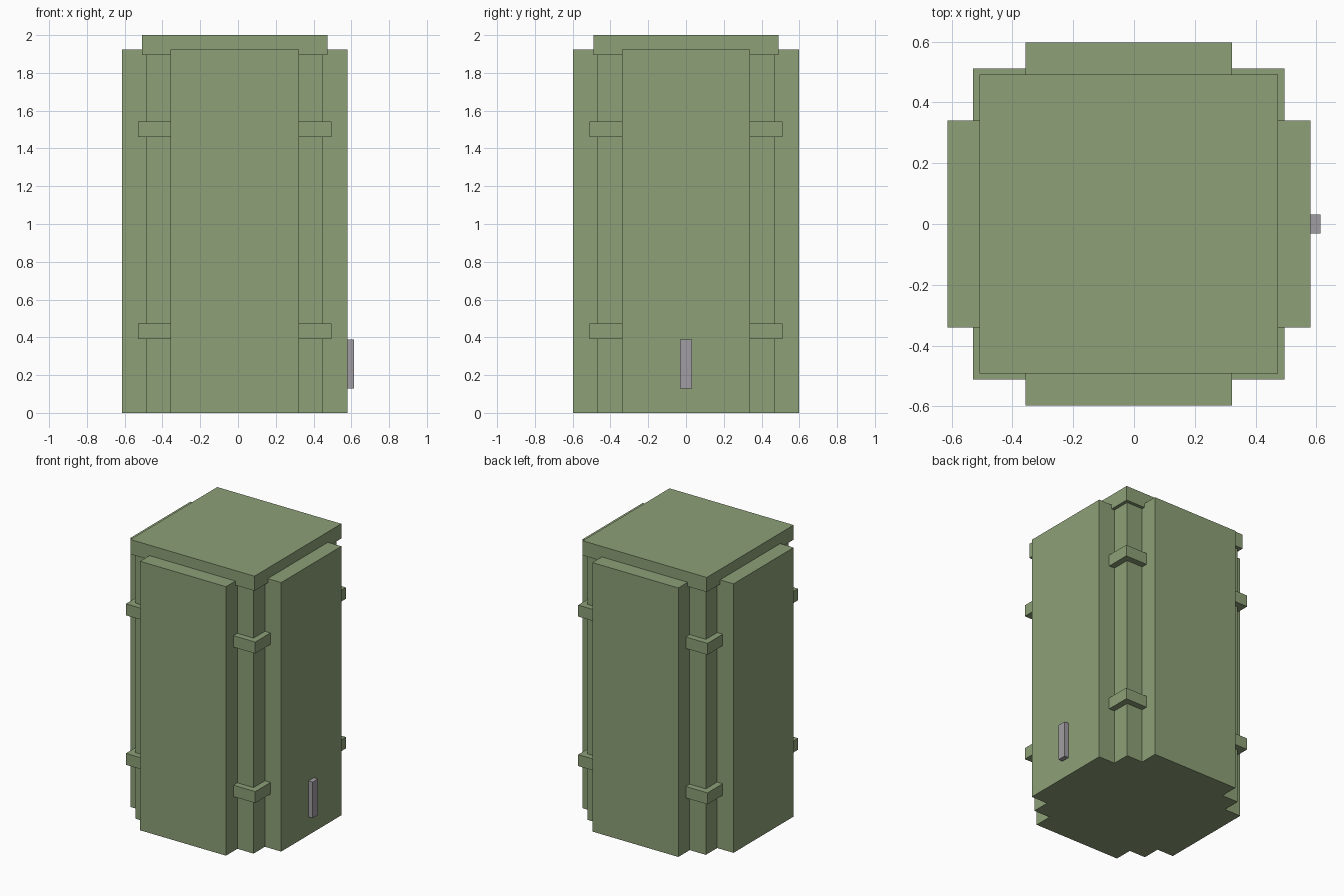
import bpy
import bmesh
from math import pi
from mathutils import Matrix

if "Cube" in bpy.data.objects:
    bpy.data.objects.remove(bpy.data.objects["Cube"])

CX = -0.017          # cabinet axis, shifted to leave room for the handle
CORE = 0.468         # half width of the core
PANEL = 0.597        # outer reach of the side panels
PANEL_HALF = 0.34    # half width of each panel
BRACKET = 0.512      # outer reach of the corner brackets


def material(name, rgb):
    m = bpy.data.materials.new(name)
    m.diffuse_color = (*rgb, 1)
    m.use_nodes = True
    m.node_tree.nodes["Principled BSDF"].inputs["Base Color"].default_value = m.diffuse_color
    return m


green = material("olive_green", (0.266, 0.352, 0.184))
grey = material("handle_grey", (0.355, 0.337, 0.366))


def prism(name, outline, z0, z1, mat, turn=0):
    """Extrude a flat outline from z0 to z1, turned about the cabinet axis."""
    bm = bmesh.new()
    face = bm.faces.new([bm.verts.new((x, y, z0)) for x, y in outline])
    top = bmesh.ops.extrude_face_region(bm, geom=[face])["geom"]
    for v in top:
        if isinstance(v, bmesh.types.BMVert):
            v.co.z = z1
    bmesh.ops.recalc_face_normals(bm, faces=bm.faces)
    bm.transform(Matrix.Translation((CX, 0, 0)) @ Matrix.Rotation(turn, 4, "Z"))
    mesh = bpy.data.meshes.new(name)
    bm.to_mesh(mesh)
    bm.free()
    mesh.materials.append(mat)
    obj = bpy.data.objects.new(name, mesh)
    bpy.context.collection.objects.link(obj)
    return obj


def rect(x0, x1, y0, y1):
    return [(x0, y0), (x1, y0), (x1, y1), (x0, y1)]


# Core and lid
prism("core", rect(-CORE, CORE, -CORE, CORE), 0, 1.895, green)
prism("lid", rect(-0.491, 0.491, -0.491, 0.491), 1.895, 2.0, green)

# L-shaped profile wrapping one corner of the core
corner = [(PANEL_HALF, CORE), (CORE, CORE), (CORE, PANEL_HALF),
          (BRACKET, PANEL_HALF), (BRACKET, BRACKET), (PANEL_HALF, BRACKET)]

# Four side panels and two brackets on each corner
for i in range(4):
    turn = i * pi / 2
    prism(f"side_panel_{i + 1}", rect(CORE, PANEL, -PANEL_HALF, PANEL_HALF),
          0, 1.925, green, turn)
    for label, z0 in (("lower", 0.39), ("upper", 1.46)):
        prism(f"{label}_bracket_{i + 1}", corner, z0, z0 + 0.082, green, turn)

# Handle on the right panel
prism("handle", rect(PANEL, PANEL + 0.033, -0.031, 0.031), 0.13, 0.388, grey)
